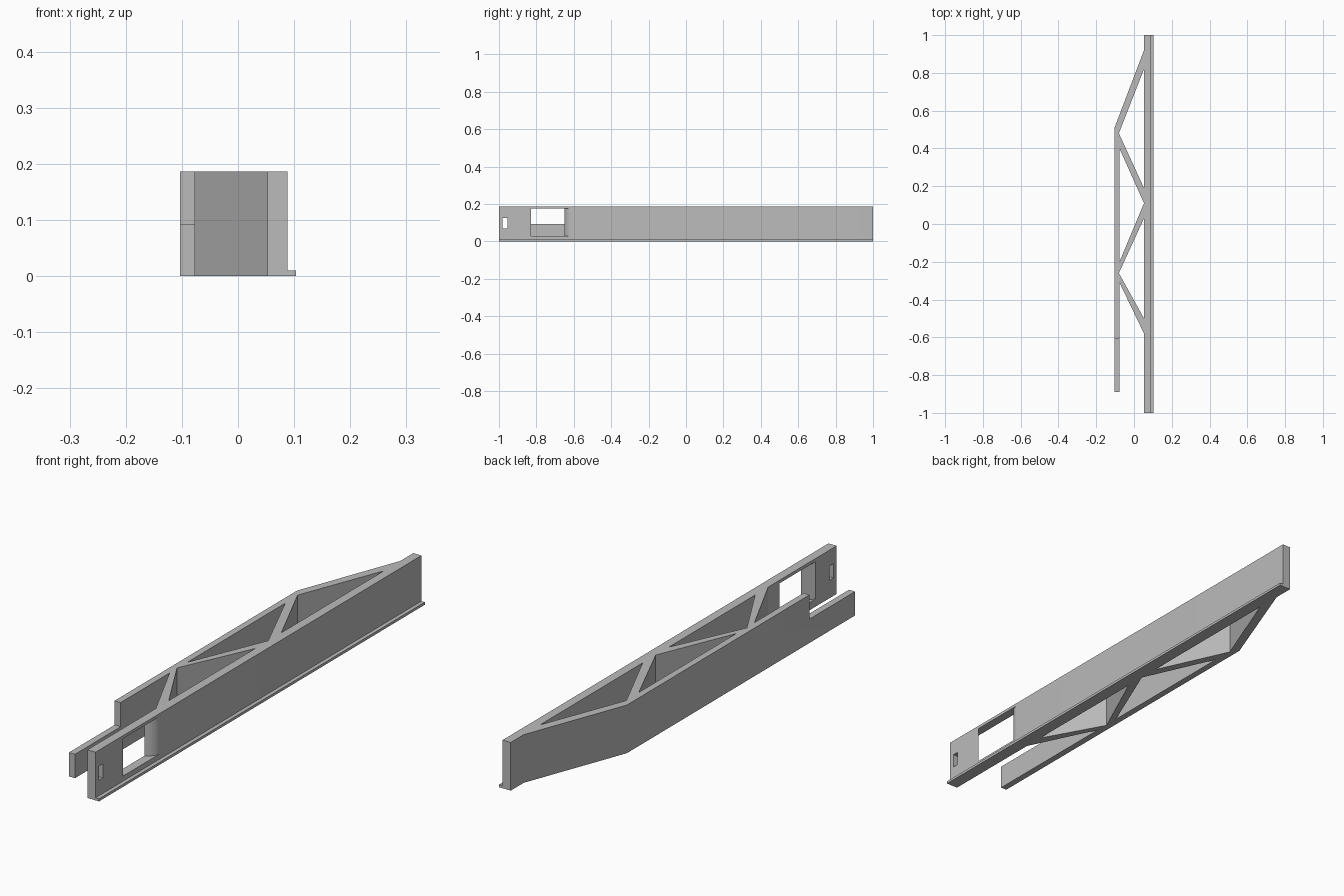
import bpy, bmesh, math

cube = bpy.data.objects.get("Cube")
if cube:
    bpy.data.objects.remove(cube, do_unlink=True)

H = 0.187                     # frame height
IN, OUT = 0.053, 0.088        # main rail faces
WALL_OUT, WALL_IN = -0.103, -0.077

grey = bpy.data.materials.new("light grey")
grey.use_nodes = True
colour = (0.5, 0.5, 0.5, 1)
grey.diffuse_color = colour
grey.node_tree.nodes["Principled BSDF"].inputs["Base Color"].default_value = colour


def prism(name, outline, z0, z1):
    """Extrude a plan outline between two heights."""
    bm = bmesh.new()
    face = bm.faces.new([bm.verts.new((x, y, z0)) for x, y in outline])
    top = bmesh.ops.extrude_face_region(bm, geom=[face])["geom"]
    bmesh.ops.translate(bm, vec=(0, 0, z1 - z0),
                        verts=[v for v in top if isinstance(v, bmesh.types.BMVert)])
    bmesh.ops.recalc_face_normals(bm, faces=bm.faces)
    mesh = bpy.data.meshes.new(name)
    bm.to_mesh(mesh)
    bm.free()
    mesh.materials.append(grey)
    obj = bpy.data.objects.new(name, mesh)
    bpy.context.collection.objects.link(obj)
    return obj


def rect(x0, x1, y0, y1):
    return [(x0, y0), (x1, y0), (x1, y1), (x0, y1)]


# Main rail, truss struts and side wall share one outline
frame = prism("truss_frame", [
    (OUT, -1), (OUT, 1), (IN, 1), (IN, 0.92), (WALL_OUT, 0.51),
    (WALL_OUT, -0.89), (WALL_IN, -0.89), (WALL_IN, -0.31),
    (IN, -0.58), (IN, -1)], 0, H)

# Window with a slanted front side and a rounded rear lip
r = 0.0532
lip = [(OUT - r + r * math.cos(a), -0.6 - r * math.sin(a))
       for a in [math.radians(70 * i / 8) for i in range(9)]]
lip = [p for p in lip if p[0] > IN + 0.002]
window = ([(OUT + 0.02, -0.83), (OUT + 0.02, -0.6)] + lip
          + [(IN, -0.65), (IN - 0.02, -0.65), (IN - 0.02, -0.87),
             (IN, -0.87), (OUT, -0.83)])

cutters = [
    # Triangular bays
    prism("rear_bay", [(IN, 0.82), (-0.08, 0.48), (IN, 0.19)], -0.1, 0.3),
    prism("middle_bay", [(WALL_IN, 0.40), (WALL_IN, -0.20), (IN, 0.11)], -0.1, 0.3),
    prism("front_bay", [(IN, 0.03), (-0.08, -0.26), (IN, -0.50)], -0.1, 0.3),
    # Lowered arm, window and small slot
    prism("arm_step", rect(-0.15, -0.05, -0.95, -0.61), 0.093, 0.3),
    prism("window_cut", window, 0.03, 0.175),
    prism("slot_cut", rect(0.02, 0.12, -0.98, -0.955), 0.07, 0.125),
]
bpy.context.view_layer.objects.active = frame
for cutter in cutters:
    cutter.hide_render = True
    mod = frame.modifiers.new(cutter.name, "BOOLEAN")
    mod.operation = "DIFFERENCE"
    mod.solver = "EXACT"
    mod.object = cutter
    bpy.ops.object.modifier_apply(modifier=mod.name)
    bpy.data.objects.remove(cutter, do_unlink=True)

# Thin foot along the outer face
prism("foot_flange", rect(OUT, 0.103, -1, 1), 0, 0.01)

bpy.ops.object.select_all(action="DESELECT")
frame.select_set(True)
bpy.ops.object.shade_smooth_by_angle(angle=math.radians(25))
